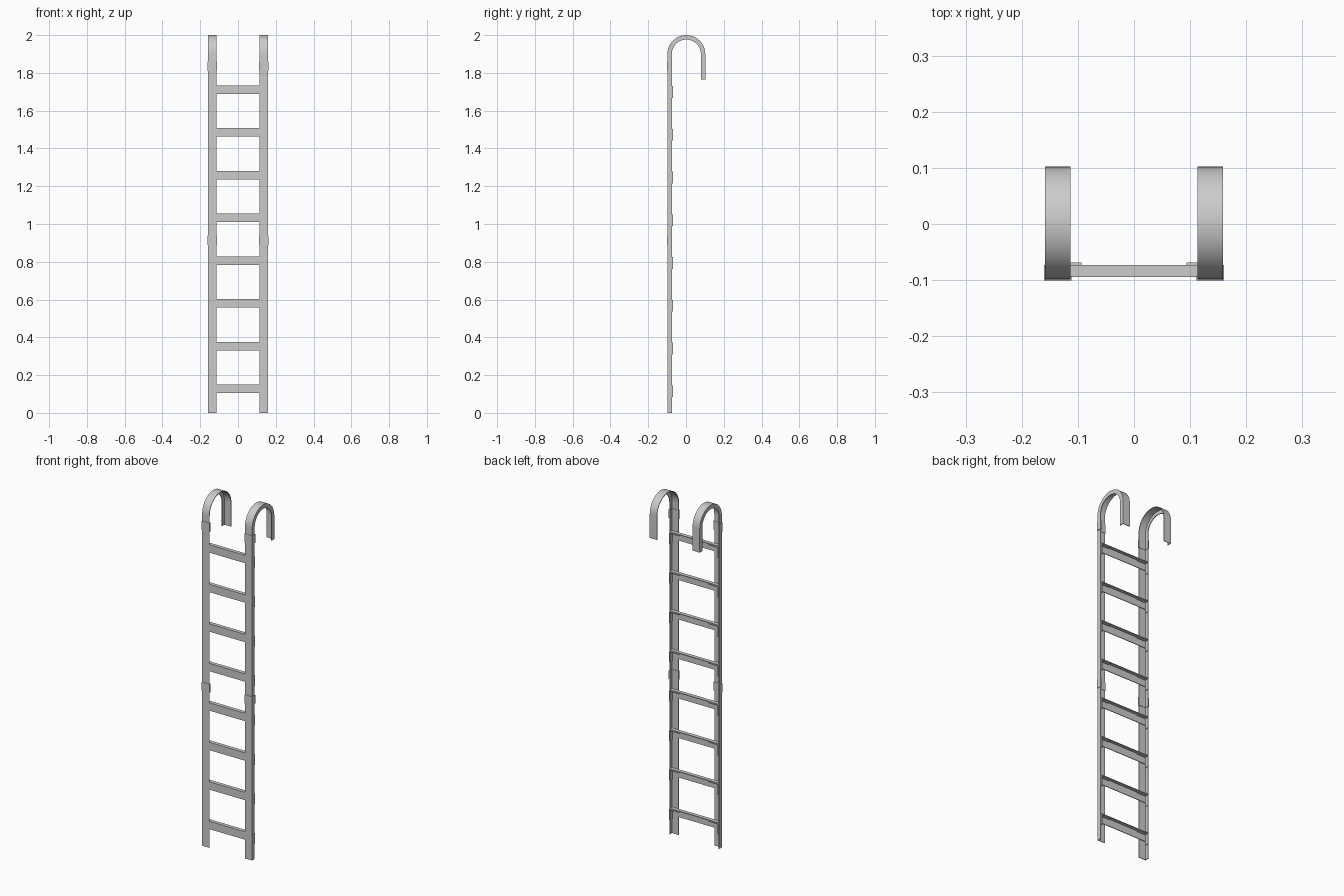
import bpy, bmesh, math

if "Cube" in bpy.data.objects:
    bpy.data.objects.remove(bpy.data.objects["Cube"])

T = 0.004                      # sheet thickness
FRONT = -0.0985                # front face of the rails
CY, CZ, R = 0.0018, 1.90, 0.1003   # hook bend centre and outer radius


def loft(name, rings, mirror=True, smooth=False):
    """Skin a list of matching closed rings and cap both ends."""
    bm = bmesh.new()
    rows = [[bm.verts.new(p) for p in ring] for ring in rings]
    n = len(rows[0])
    for a, b in zip(rows, rows[1:]):
        for i in range(n):
            j = (i + 1) % n
            bm.faces.new((a[i], a[j], b[j], b[i]))
    bm.faces.new(rows[0])
    bm.faces.new(rows[-1])
    bmesh.ops.recalc_face_normals(bm, faces=bm.faces)
    me = bpy.data.meshes.new(name)
    bm.to_mesh(me)
    bm.free()
    ob = bpy.data.objects.new(name, me)
    bpy.context.collection.objects.link(ob)
    if mirror:
        ob.modifiers.new("Mirror", 'MIRROR')
    if smooth:
        bpy.ops.object.select_all(action='DESELECT')
        ob.select_set(True)
        bpy.context.view_layer.objects.active = ob
        bpy.ops.object.shade_smooth_by_angle(angle=math.radians(30))
    return ob


def angle_profile(w0, w1, depth, t=T, grow=0.0):
    """L section as (x, depth): front web plus outer side flange."""
    g = grow
    return [(w0 - g, -g), (w1 + g, -g), (w1 + g, depth + g),
            (w1 - t - g, depth + g), (w1 - t - g, t + g), (w0 - g, t + g)]


def along(profile, path):
    """Place the section on a path of (y, z, inward y, inward z)."""
    return [[(x, y + d * ny, z + d * nz) for x, d in profile]
            for y, z, ny, nz in path]


def straight(z0, z1):
    return [(FRONT, z0, 1, 0), (FRONT, z1, 1, 0)]


# side rails in two lengths
rail = angle_profile(0.1130, 0.1585, 0.0235)
loft("lower_rail", along(rail, straight(0, 0.915)))
loft("upper_rail", along(rail, straight(0.915, 1.835)))

# curved top hooks
path = [(FRONT, 1.835, 1, 0)]
for i in range(29):
    a = math.pi * (1 - i / 28)
    c, s = math.cos(a), math.sin(a)
    path.append((CY + R * c, CZ + (2.0 - CZ) * s, -c, -s))
path.append((CY + R, 1.765, -1, 0))
loft("top_hook", along(rail, path), smooth=True)

# joint sleeves around the rail seams
sleeve = angle_profile(0.1130, 0.1585, 0.0235, grow=0.002)
for name, z in (("lower_sleeve", 0.914), ("upper_sleeve", 1.836)):
    loft(name, along(sleeve, straight(z - 0.025, z + 0.025)))

# rungs: L section with a front web and a top tread, plus corner brackets
for i in range(8):
    top = 0.150 + i * 0.2263
    y0, y1, low = FRONT + T, -0.073, top - 0.045
    section = [(y0, low), (y0 + T, low), (y0 + T, top - T),
               (y1, top - T), (y1, top), (y0, top)]
    loft(f"rung_{i + 1}", [[(x, y, z) for y, z in section]
                           for x in (-0.1545, 0.1545)], mirror=False)

    xo, zt = 0.1545, top - T
    bracket = [(0.094, zt), (xo, zt), (xo, zt - 0.063), (xo - T, zt - 0.063),
               (xo - T, zt - T), (0.094, zt - T)]
    loft(f"rung_bracket_{i + 1}", [[(x, y, z) for x, z in bracket]
                                   for y in (y0 + T, -0.069)])
